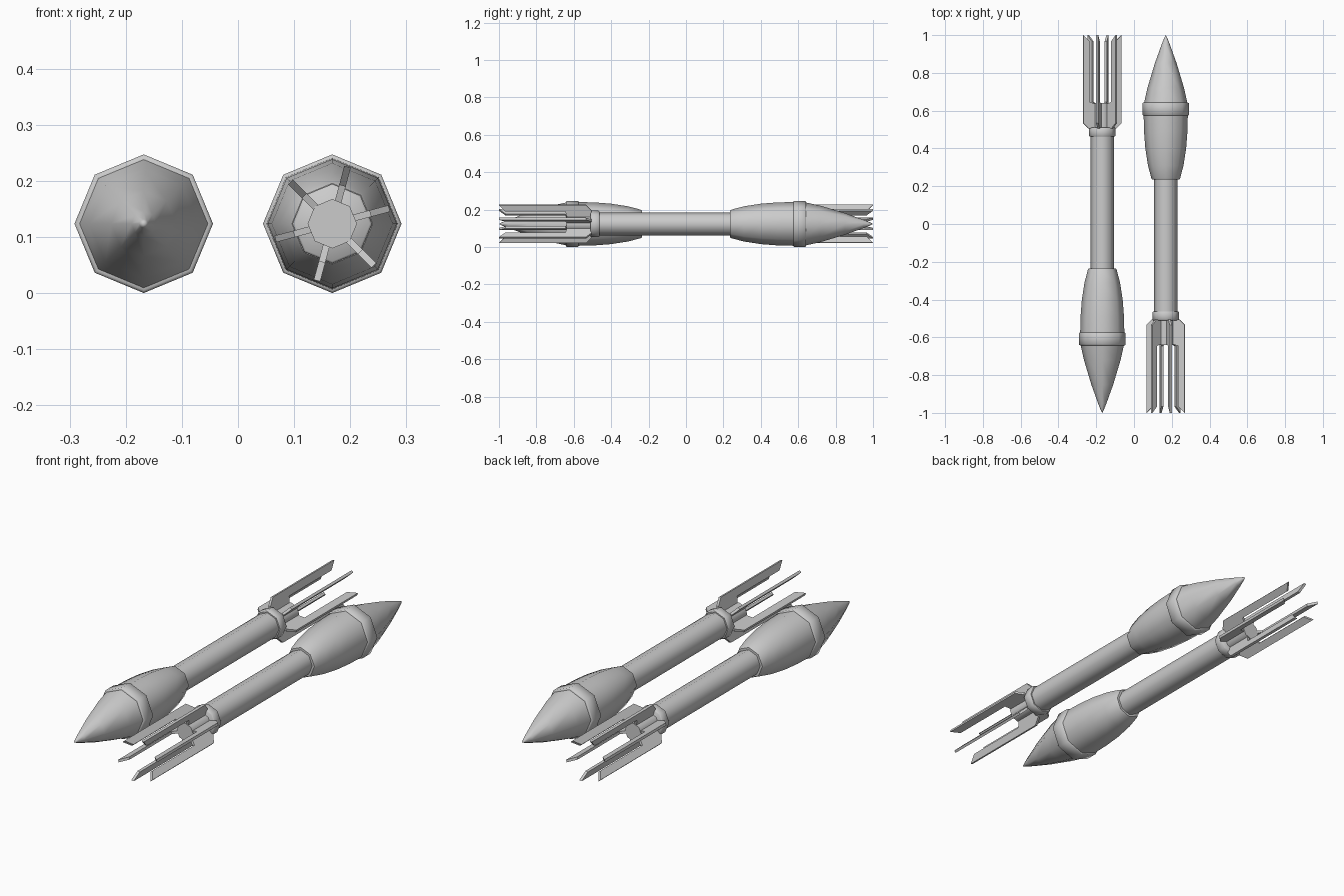
import bpy, bmesh, math
from mathutils import Matrix

cube = bpy.data.objects.get("Cube")
if cube:
    bpy.data.objects.remove(cube, do_unlink=True)

SIDES = 8
CENTRE_X, CENTRE_Z = 0.168, 0.1235

grey = bpy.data.materials.new("plain grey")
grey.use_nodes = True
grey.diffuse_color = (0.6, 0.6, 0.6, 1)
grey.node_tree.nodes["Principled BSDF"].inputs["Base Color"].default_value = grey.diffuse_color


def finish(name, bm, placement, smooth):
    bmesh.ops.remove_doubles(bm, verts=bm.verts, dist=0.0001)
    bmesh.ops.recalc_face_normals(bm, faces=bm.faces)
    bm.transform(placement)
    mesh = bpy.data.meshes.new(name)
    bm.to_mesh(mesh)
    bm.free()
    mesh.materials.append(grey)
    obj = bpy.data.objects.new(name, mesh)
    bpy.context.collection.objects.link(obj)
    if smooth:
        bpy.ops.object.select_all(action='DESELECT')
        obj.select_set(True)
        bpy.context.view_layer.objects.active = obj
        bpy.ops.object.shade_smooth_by_angle(angle=math.radians(50))


def lathe(name, profile, placement):
    """Turn (y, radius) points around the y axis."""
    bm = bmesh.new()
    rings = []
    for y, r in profile:
        angles = [math.tau * i / SIDES for i in range(SIDES)]
        rings.append([bm.verts.new((r * math.cos(a), y, r * math.sin(a))) for a in angles]
                     if r else [bm.verts.new((0, y, 0))] * SIDES)
    for low, high in zip(rings, rings[1:]):
        for i in range(SIDES):
            j = (i + 1) % SIDES
            corners = list(dict.fromkeys((low[i], low[j], high[j], high[i])))
            if len(corners) > 2:
                bm.faces.new(corners)
    finish(name, bm, placement, True)


def fin(name, angle, placement):
    """Extrude the stepped fin outline and swing it around the axis."""
    outline = [(0.035, -0.505), (0.074, -0.505), (0.105, -0.535), (0.105, -1.0),
               (0.07, -0.965), (0.07, -0.645), (0.035, -0.635)]
    bm = bmesh.new()
    face = bm.faces.new([bm.verts.new((r, y, -0.006)) for r, y in outline])
    extruded = bmesh.ops.extrude_face_region(bm, geom=[face])
    moved = [v for v in extruded["geom"] if isinstance(v, bmesh.types.BMVert)]
    bmesh.ops.translate(bm, verts=moved, vec=(0, 0, 0.012))
    finish(name, bm, placement @ Matrix.Rotation(-angle, 4, 'Y'), False)


# Profiles as (position along the length, radius)
PARTS = {
    "nose_cone": [(0.63, 0), (0.63, 0.117), (0.72, 0.097), (0.85, 0.058),
                  (0.95, 0.022), (0.985, 0.008), (1.0, 0)],
    "warhead_band": [(0.574, 0.112), (0.574, 0.119), (0.578, 0.1235), (0.638, 0.1235),
                     (0.642, 0.119), (0.642, 0.112)],
    "warhead_body": [(0.235, 0), (0.235, 0.072), (0.245, 0.077), (0.31, 0.094),
                     (0.4, 0.108), (0.49, 0.115), (0.58, 0.117), (0.58, 0)],
    "tube": [(-0.48, 0.061), (0.24, 0.061)],
    "tail_collar": [(-0.51, 0), (-0.51, 0.067), (-0.506, 0.071), (-0.468, 0.071),
                    (-0.463, 0.067), (-0.463, 0.055)],
    "tail_hub": [(-0.64, 0), (-0.64, 0.044), (-0.505, 0.044)],
}

# Two rounds lying side by side, nose to tail
for side, turn in (("left", 0), ("right", math.pi)):
    place = Matrix.Rotation(turn, 4, 'Z') @ Matrix.Translation((CENTRE_X, 0, CENTRE_Z))
    for part, profile in PARTS.items():
        lathe(f"{side}_{part}", profile, place)
    for k in range(6):
        fin(f"{side}_fin_{k + 1}", math.radians(15 + 60 * k), place)
